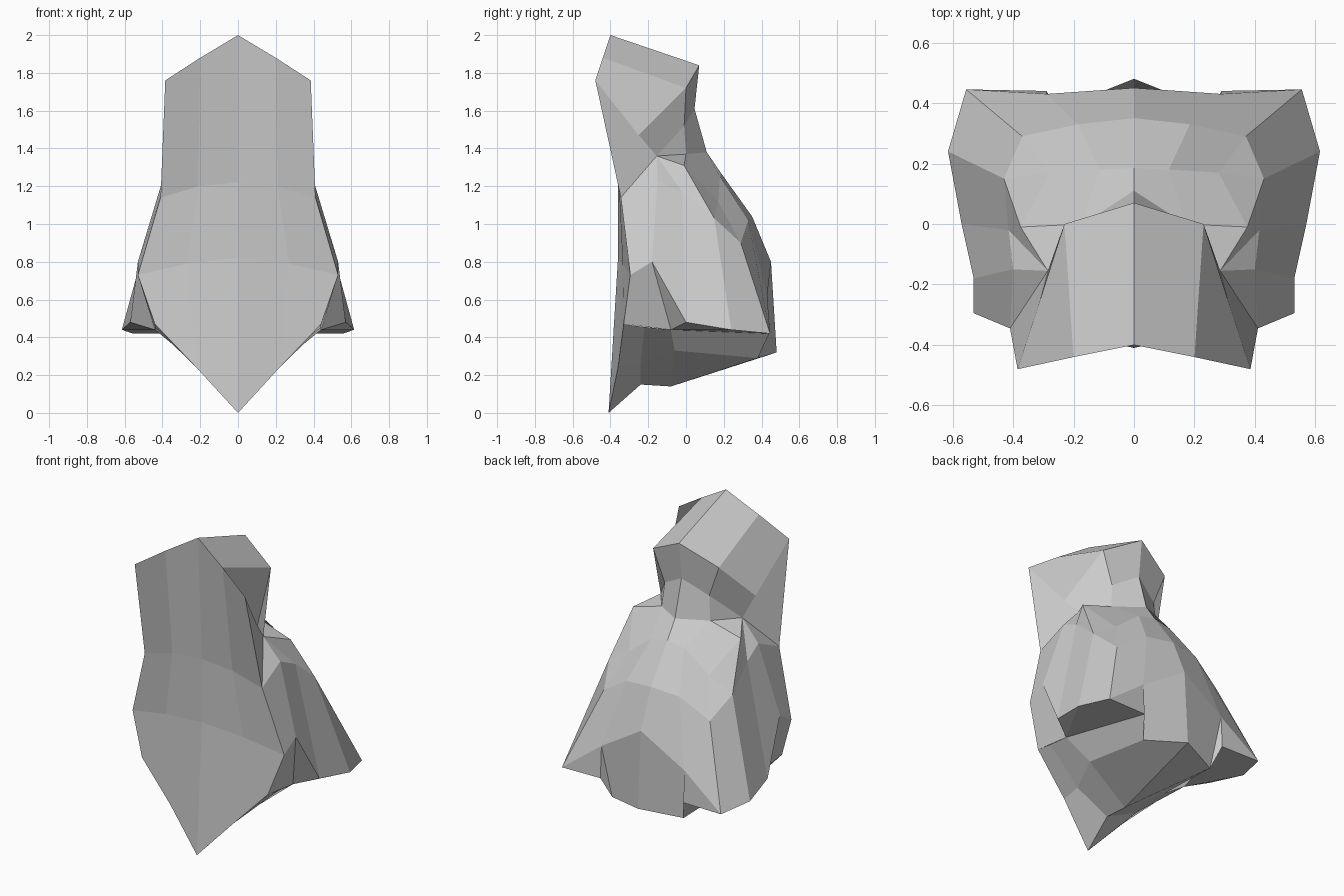
import bpy, bmesh
from mathutils import Vector

if "Cube" in bpy.data.objects:
    bpy.data.objects.remove(bpy.data.objects["Cube"])


def loft(name, *grids):
    """Skin rows of points into a half shell, face it outward, mirror it across x."""
    bm = bmesh.new()
    for rows in grids:
        for a, b in zip(rows, rows[1:]):
            for i in range(len(a) - 1):
                pts = []
                for p in (a[i], a[i + 1], b[i + 1], b[i]):
                    if p not in pts:
                        pts.append(p)
                if len(pts) > 2:
                    bm.faces.new([bm.verts.new(p) for p in pts])
    bmesh.ops.remove_doubles(bm, verts=bm.verts, dist=0.001)
    bm.normal_update()
    for f in bm.faces:
        c = f.calc_center_median()
        inner = Vector((0, -0.15, min(max(c.z, 0.75), 1.65)))
        if f.normal.dot(c - inner) < 0:
            f.normal_flip()
    me = bpy.data.meshes.new(name)
    bm.to_mesh(me)
    bm.free()
    ob = bpy.data.objects.new(name, me)
    bpy.context.collection.objects.link(ob)
    mod = ob.modifiers.new("mirror", 'MIRROR')
    mod.use_clip = True
    return ob


# shared edge loops (right half, centre line outward)
peak = [(0, -.40, 2), (.20, -.44, 1.88), (.385, -.48, 1.76)]
chest = [(0, -.36, 1.22), (.21, -.355, 1.20), (.41, -.345, 1.14)]
waist = [(0, -.36, .82), (.27, -.335, .79), (.53, -.295, .73)]
tip = [(0, -.41, 0), (.22, -.36, .24), (.44, -.33, .47)]
brow = [(0, .07, 1.84), (.23, 0, 1.72), (.31, -.25, 1.47)]
neck = [(0, .045, 1.61), (.155, -.01, 1.52), (.285, -.155, 1.36)]
nape = [(0, .11, 1.38), (.17, 0, 1.37), (.375, -.01, 1.31)]
shoulder = [(0, .185, 1.27), (.115, .18, 1.25), (.28, .17, 1.12), (.43, .15, 1.03)]
blade = [(0, .35, 1.04), (.185, .33, 1.02), (.37, .29, .90)]
rump = [(0, .45, .80), (.29, .43, .62), (.555, .445, .42)]
fold, pit = (.40, -.15, 1.23), (.415, -.02, 1.17)
flare = [waist[2], (.53, -.18, .80), (.57, 0, .48), (.615, .24, .44), rump[2]]
armpit = (.44, -.08, .44)
seat = [(0, .48, .32), (.25, .38, .29), (.29, .44, .42)]

# front shield
loft("front_panel", [peak, chest, waist, tip])

# hood top and back of the neck
loft("hood", [peak, brow, neck, nape[:2] + [neck[2]]],
     [nape[1:], [neck[2], neck[2]]])

# sides of the hood with the pointed collar fold
loft("hood_side", [[peak[2], brow[2]], [chest[2], neck[2]], [fold, neck[2]]],
     [[neck[2], fold], [neck[2], pit]])

# back, and the recessed strip behind the collar fold
loft("back", [nape + [nape[2]], shoulder, blade + [blade[2]]], [blade, rump])
loft("collar_recess", [[neck[2], pit], [nape[2], shoulder[3]]])

# flaring sides
loft("side_panel", [[chest[2], fold, pit, shoulder[3], blade[2]], flare])

# lower back
loft("lower_back", [rump[:2], seat[:2]],
     [[rump[1], seat[2]], [seat[1], seat[1]]],
     [[rump[1], rump[2]], [seat[2], seat[2]]])

# underside and the insides of the flares
loft("underside",
     [tip, [(0, -.24, .15), (.22, -.24, .26), (.44, -.22, .455)],
      [(0, -.08, .14), (.28, -.06, .33), armpit], seat],
     [flare[:2], [tip[2], armpit]],
     [[armpit, armpit], flare[1:3]],
     [[flare[2], flare[3]], [armpit, armpit]],
     [[flare[3], flare[4]], [armpit, seat[2]]])
